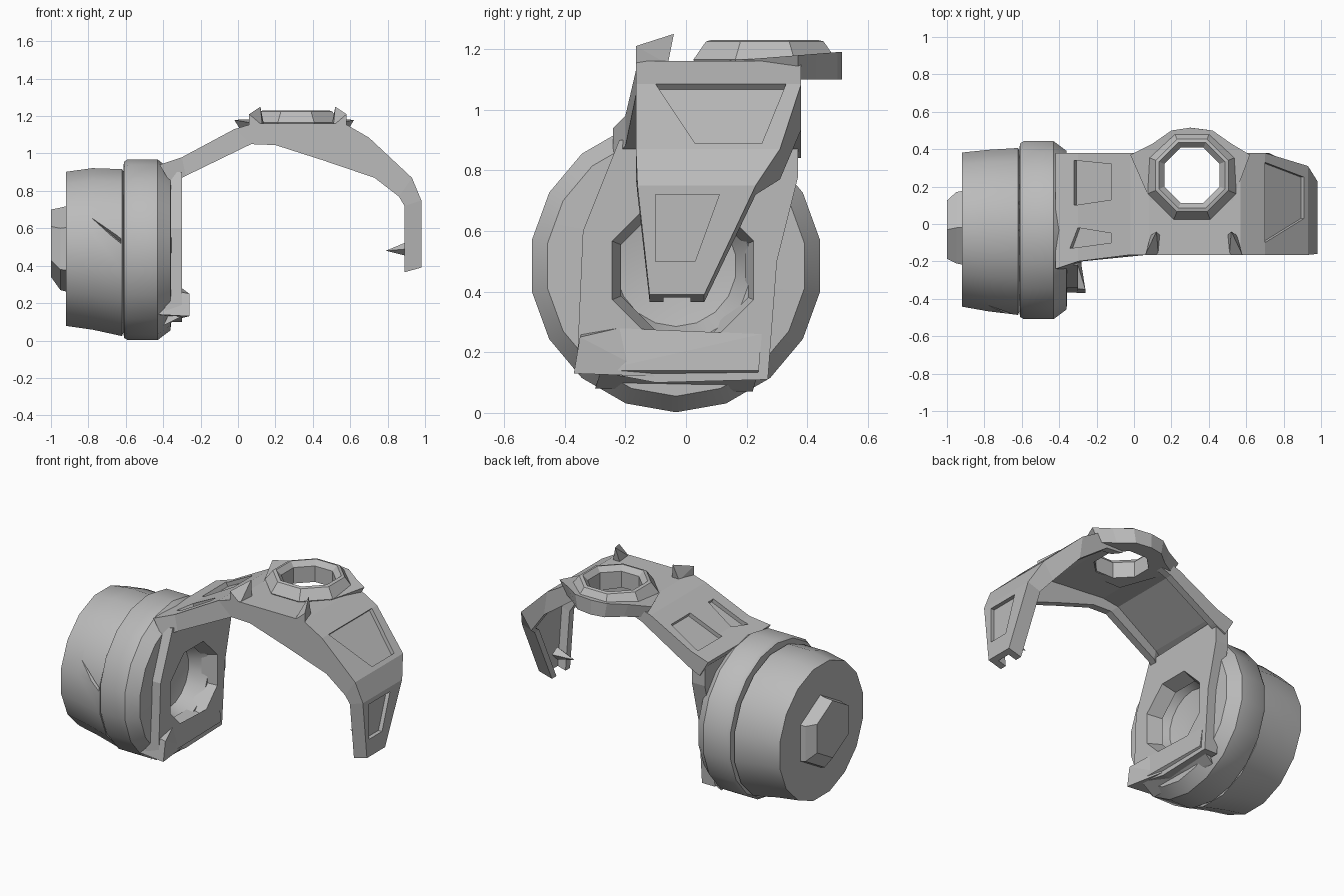
import bpy, bmesh, math
from mathutils import Vector

cube = bpy.data.objects.get("Cube")
if cube:
    bpy.data.objects.remove(cube, do_unlink=True)

grey = bpy.data.materials.new("plain grey")
grey.use_nodes = True
grey.diffuse_color = (0.5, 0.5, 0.5, 1)
grey.node_tree.nodes["Principled BSDF"].inputs["Base Color"].default_value = (0.5, 0.5, 0.5, 1)


def finish(name, bm, smooth=0):
    bmesh.ops.remove_doubles(bm, verts=bm.verts, dist=0.0005)
    bmesh.ops.recalc_face_normals(bm, faces=bm.faces)
    mesh = bpy.data.meshes.new(name)
    bm.to_mesh(mesh)
    bm.free()
    mesh.materials.append(grey)
    ob = bpy.data.objects.new(name, mesh)
    bpy.context.collection.objects.link(ob)
    if smooth:
        bpy.ops.object.select_all(action='DESELECT')
        ob.select_set(True)
        bpy.context.view_layer.objects.active = ob
        bpy.ops.object.shade_smooth_by_angle(angle=math.radians(smooth))
    return ob


def loft(name, rings, smooth=0, closed=False):
    """Skin equal-length loops of points, capping the ends unless closed."""
    bm = bmesh.new()
    loops = [[bm.verts.new(p) for p in ring] for ring in rings]
    pairs = list(zip(loops, loops[1:]))
    if closed:
        pairs.append((loops[-1], loops[0]))
    for a, b in pairs:
        for i in range(len(a)):
            j = (i + 1) % len(a)
            bm.faces.new((a[i], a[j], b[j], b[i]))
    if not closed:
        bm.faces.new(loops[0])
        bm.faces.new(loops[-1])
    return finish(name, bm, smooth)


def ring_x(x, r, n, y, z):
    angles = [2 * math.pi * (i + 0.5) / n for i in range(n)]
    return [(x, y + r * math.cos(a), z + r * math.sin(a)) for a in angles]


def ring_z(z, r, n, x, y):
    angles = [2 * math.pi * (i + 0.5) / n for i in range(n)]
    return [(x + r * math.cos(a), y + r * math.sin(a), z) for a in angles]


def hull(name, points):
    bm = bmesh.new()
    for p in points:
        bm.verts.new(p)
    bmesh.ops.convex_hull(bm, input=bm.verts)
    return finish(name, bm)


def cut(target, cutter):
    cutter.hide_render = True
    mod = target.modifiers.new(cutter.name, 'BOOLEAN')
    mod.operation = 'DIFFERENCE'
    mod.solver = 'EXACT'
    mod.object = cutter
    bpy.context.view_layer.objects.active = target
    bpy.ops.object.modifier_apply(modifier=mod.name)
    bpy.data.objects.remove(cutter, do_unlink=True)


# Round drum, slightly wider toward the collar, with a shallow wedge in its front side
drum = loft("drum", [ring_x(-0.92, 0.42, 16, -0.03, 0.49), ring_x(-0.78, 0.44, 16, -0.035, 0.49),
                     ring_x(-0.62, 0.455, 16, -0.04, 0.47), ring_x(-0.60, 0.41, 16, -0.035, 0.48)], 35)
cut(drum, hull("drum_notch", [(-0.62, -0.53, 0.50), (-0.62, -0.53, 0.57), (-0.86, -0.53, 0.72),
                              (-0.63, -0.46, 0.53), (-0.80, -0.43, 0.67)]))

# Hexagonal boss on the end of the drum
loft("end_boss", [ring_x(-0.91, 0.23, 6, -0.02, 0.49), ring_x(-0.95, 0.22, 6, -0.02, 0.49),
                  ring_x(-1.0, 0.18, 6, -0.03, 0.52)])

# Wide collar, hollowed on the inner side
profile = [(-0.615, 0.40), (-0.61, 0.47), (-0.59, 0.483), (-0.43, 0.483), (-0.36, 0.43),
           (-0.355, 0.25), (-0.46, 0.20), (-0.48, 0.10)]
loft("collar", [ring_x(x, r, 18, -0.033, 0.485) for x, r in profile], 35)

# Flat mounting plate with an octagonal opening
outline = [(-0.36, 0.15), (-0.1, 0.10), (0.27, 0.11), (0.30, 0.5), (0.37, 0.78),
           (0.37, 0.92), (-0.22, 0.90), (-0.34, 0.6)]
plate = loft("mounting_plate", [[(x, y, z) for y, z in outline] for x in (-0.39, -0.30)])
cut(plate, loft("plate_opening", [ring_x(-0.45, 0.20, 8, -0.01, 0.47),
                                  ring_x(-0.25, 0.27, 8, -0.01, 0.47)]))

# Pointed lug and lower lip below the opening
hull("corner_lug", [(-0.45, -0.36, 0.14), (-0.26, -0.37, 0.13), (-0.26, -0.35, 0.25),
                    (-0.30, -0.22, 0.28), (-0.30, -0.10, 0.12), (-0.36, -0.34, 0.27)])
hull("lower_lip", [(-0.40, -0.30, 0.08), (-0.40, 0.22, 0.07), (-0.28, -0.28, 0.14),
                   (-0.29, 0.24, 0.14), (-0.30, -0.24, 0.28), (-0.30, 0.25, 0.26)])

# Arched arm: a channel with a deep front rail and a back rail that thins beside the hole
# (top x, top z, bottom x, bottom z, front y, back y, back rail depth)
stations = [
    (-0.42, 0.94, -0.36, 0.84, -0.24, 0.38, 1.0),
    (-0.30, 0.98, -0.28, 0.88, -0.20, 0.38, 1.0),
    (-0.02, 1.13, 0.07, 1.05, -0.165, 0.38, 0.7),
    (0.08, 1.16, 0.20, 1.045, -0.165, 0.38, 0.45),
    (0.57, 1.16, 0.45, 0.965, -0.165, 0.38, 0.42),
    (0.70, 1.085, 0.73, 0.87, -0.165, 0.38, 0.7),
    (0.93, 0.87, 0.86, 0.77, -0.165, 0.31, 1.0),
    (0.98, 0.75, 0.89, 0.72, -0.16, 0.23, 1.0),
    (0.98, 0.39, 0.89, 0.365, -0.12, 0.06, 1.0),
]


def channel(tx, tz, bx, bz, y0, y1, back):
    def at(y, depth):
        return (tx + (bx - tx) * depth, y, tz + (bz - tz) * depth)
    w = 0.045
    return [at(y0, 0), at(y1, 0), at(y1, back), at(y1 - w, back),
            at(y1 - w, 0.4), at(y0 + w, 0.4), at(y0 + w, 1), at(y0, 1)]


arm = loft("arched_arm", [channel(*s) for s in stations])


# Shallow pockets in the outer surface of the arm
def pocket(corners, depth):
    pts = [Vector(c) for c in corners]
    n = (pts[1] - pts[0]).cross(pts[2] - pts[0]).normalized()
    return hull("pocket", [p + n * d for p in pts for d in (-depth, 0.06)])


for corners in (
    [(-0.32, 0.10, 0.97), (-0.12, 0.13, 1.076), (-0.12, 0.32, 1.076), (-0.32, 0.34, 0.97)],
    [(-0.34, -0.13, 0.96), (-0.12, -0.10, 1.076), (-0.12, -0.05, 1.076), (-0.30, -0.02, 0.98)],
    [(0.70, -0.10, 1.085), (0.91, 0.03, 0.889), (0.91, 0.25, 0.889), (0.70, 0.33, 1.085)],
    [(0.98, -0.10, 0.50), (0.98, 0.03, 0.50), (0.98, 0.11, 0.72), (0.98, -0.10, 0.72)],
):
    cut(arm, pocket(corners, 0.025))

# Flange bulging past the back edge, its top rising gently to the rear
bulge = [(-0.02, 0.37), (0.10, 0.43), (0.20, 0.50), (0.30, 0.515), (0.42, 0.50),
         (0.52, 0.43), (0.62, 0.37), (0.50, 0.05), (0.12, 0.05)]
flange = loft("ring_flange", [[(0.31 + (x - 0.31) * 0.85, y, 1.10) for x, y in bulge],
                              [(x, y, 1.15 + 0.08 * y) for x, y in bulge]])
for part in (arm, flange):
    cut(part, loft("hole", [ring_z(z, 0.165, 8, 0.31, 0.26) for z in (0.8, 1.4)]))

# Raised ring around the hole
rings = [(1.10, 0.16), (1.20, 0.16), (1.23, 0.19), (1.225, 0.21), (1.165, 0.255), (1.10, 0.22)]
loft("raised_ring", [ring_z(z, r, 8, 0.31, 0.26) for z, r in rings], closed=True)

# Two small fins on the front edge of the arm
for side in (-1, 1):
    x = 0.32 + side * 0.22
    hull("front_fin", [(x - side * 0.03, -0.165, 1.15), (x + side * 0.04, -0.165, 1.15),
                       (x + side * 0.01, -0.06, 1.15), (x - side * 0.04, -0.06, 1.15),
                       (x - side * 0.02, -0.04, 1.25), (x + side * 0.04, -0.165, 1.21)])

# Small spike on the inner side of the arm tip
spike = [(0.91, -0.07, 0.49), (0.91, 0.03, 0.50), (0.91, -0.02, 0.45),
         (0.91, -0.02, 0.53), (0.79, -0.02, 0.48)]
hull("tip_spike", spike)
